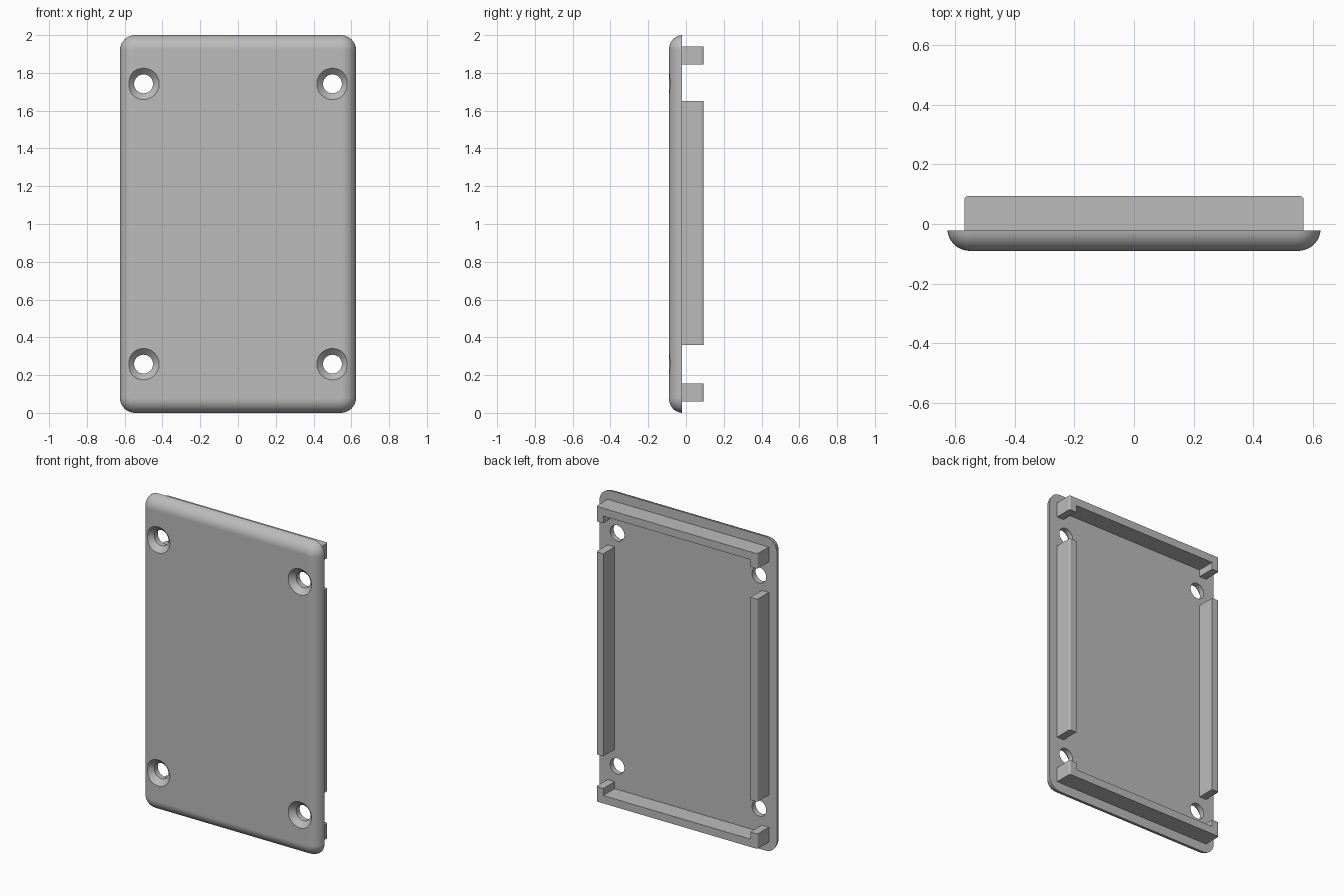
import bpy, bmesh, math

old = bpy.data.objects.get("Cube")
if old:
    bpy.data.objects.remove(old, do_unlink=True)

grey = bpy.data.materials.new("light_grey_plastic")
grey.use_nodes = True
COLOR = (0.5, 0.5, 0.5, 1)
grey.diffuse_color = COLOR
grey.node_tree.nodes["Principled BSDF"].inputs["Base Color"].default_value = COLOR

HALF_W, MID_Z = 0.625, 1.0
FRONT, BACK, LIP = -0.09, -0.022, 0.093
OUT, WALL = 0.568, 0.05


def finish(bm, name):
    bmesh.ops.recalc_face_normals(bm, faces=bm.faces)
    mesh = bpy.data.meshes.new(name)
    bm.to_mesh(mesh)
    bm.free()
    mesh.materials.append(grey)
    obj = bpy.data.objects.new(name, mesh)
    bpy.context.collection.objects.link(obj)
    return obj


def loft(name, rings):
    """Skin a list of equal-length point rings and cap both ends."""
    bm = bmesh.new()
    loops = [[bm.verts.new(p) for p in ring] for ring in rings]
    n = len(loops[0])
    for a, b in zip(loops, loops[1:]):
        for i in range(n):
            j = (i + 1) % n
            bm.faces.new((a[i], a[j], b[j], b[i]))
    bm.faces.new(loops[0])
    bm.faces.new(loops[-1])
    return finish(bm, name)


def rounded_outline(inset, y, radius=0.08, steps=8):
    pts = []
    for k, (sx, sz) in enumerate(((1, 1), (-1, 1), (-1, -1), (1, -1))):
        for i in range(steps + 1):
            a = math.pi / 2 * (k + i / steps)
            r = radius - inset
            pts.append((sx * (HALF_W - radius) + r * math.cos(a), y,
                        MID_Z + sz * (1 - radius) + r * math.sin(a)))
    return pts


def activate(obj):
    bpy.ops.object.select_all(action='DESELECT')
    obj.select_set(True)
    bpy.context.view_layer.objects.active = obj


# Cover plate with a rounded front rim
DEPTH, RUN, STEPS = BACK - FRONT, 0.075, 10
theta = 2 * math.atan(DEPTH / RUN)
arc_r = RUN / math.sin(theta)
rings = []
for i in range(STEPS + 1):
    a = theta * (1 - i / STEPS)
    rings.append(rounded_outline(RUN - arc_r * math.sin(a),
                                 FRONT + arc_r * (1 - math.cos(a))))
plate = loft("cover_plate", rings)

# Four countersunk screw holes
SCREW_PROFILE = ((0.093, FRONT - 0.01), (0.05, FRONT + 0.033), (0.05, BACK + 0.05))
for sx in (-1, 1):
    for sz in (-1, 1):
        circle = [2 * math.pi * i / 40 for i in range(40)]
        cutter = loft("screw_hole_cutter", [
            [(sx * 0.5 + r * math.cos(a), y, MID_Z + sz * 0.742 + r * math.sin(a))
             for a in circle] for r, y in SCREW_PROFILE])
        cutter.hide_render = True
        activate(plate)
        cut = plate.modifiers.new("screw_hole", 'BOOLEAN')
        cut.operation, cut.solver, cut.object = 'DIFFERENCE', 'EXACT', cutter
        bpy.ops.object.modifier_apply(modifier=cut.name)
        bpy.data.objects.remove(cutter, do_unlink=True)
activate(plate)
bpy.ops.object.shade_smooth_by_angle(angle=math.radians(30))
weighted = plate.modifiers.new("even_shading", 'WEIGHTED_NORMAL')
weighted.keep_sharp = True


def rib(name, outline):
    """Extrude an x-z outline backwards and soften its outer side edges."""
    obj = loft(name, [[(x, y, z) for x, z in outline] for y in (BACK - 0.002, LIP)])
    bm = bmesh.new()
    bm.from_mesh(obj.data)
    edges = [e for e in bm.edges
             if all(abs(v.co.x) > OUT - 0.001 and v.co.y > LIP - 0.001 for v in e.verts)
             and abs(e.verts[0].co.x - e.verts[1].co.x) < 0.001]
    bmesh.ops.bevel(bm, geom=edges, offset=0.01, segments=3, profile=0.5, affect='EDGES')
    bm.to_mesh(obj.data)
    bm.free()
    return obj


# Side rails
for label, s in (("left", 1), ("right", -1)):
    inner = OUT - WALL
    rib(label + "_rail", [(s * OUT, 0.36), (s * OUT, 1.65), (s * inner, 1.65), (s * inner, 0.36)])

# End ribs with short return legs
for label, s in (("top", 1), ("bottom", -1)):
    outer, web, leg = (MID_Z + s * h for h in (0.94, 0.94 - WALL, 0.845))
    inner = OUT - WALL
    rib(label + "_rib", [(-OUT, outer), (OUT, outer), (OUT, leg), (inner, leg),
                         (inner, web), (-inner, web), (-inner, leg), (-OUT, leg)])
